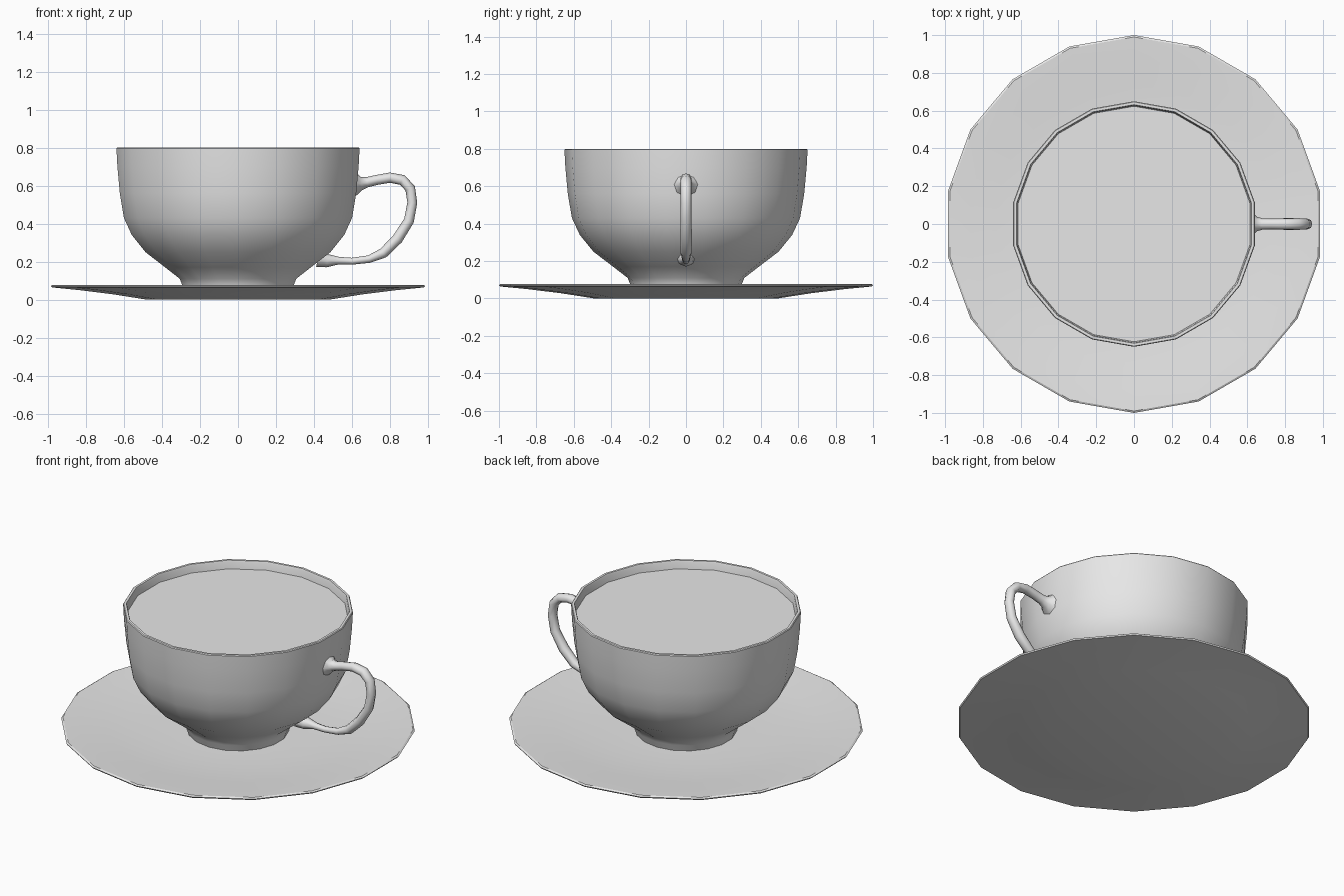
import bpy, bmesh
from math import sin, cos, pi, radians
from mathutils import Vector

if "Cube" in bpy.data.objects:
    bpy.data.objects.remove(bpy.data.objects["Cube"], do_unlink=True)

SIDES = 18

china = bpy.data.materials.new("grey china")
china.use_nodes = True
GREY = (0.8, 0.8, 0.8, 1)
china.diffuse_color = GREY
china.node_tree.nodes["Principled BSDF"].inputs["Base Color"].default_value = GREY


def finish(name, bm, angle):
    """Turn a bmesh into a smooth-shaded object."""
    bmesh.ops.recalc_face_normals(bm, faces=bm.faces)
    mesh = bpy.data.meshes.new(name)
    bm.to_mesh(mesh)
    bm.free()
    mesh.materials.append(china)
    obj = bpy.data.objects.new(name, mesh)
    bpy.context.collection.objects.link(obj)
    bpy.ops.object.select_all(action="DESELECT")
    obj.select_set(True)
    bpy.context.view_layer.objects.active = obj
    bpy.ops.object.shade_smooth_by_angle(angle=radians(angle))
    return obj


def bridge(bm, rings):
    """Join successive rings with quads and cap both ends."""
    for a, b in zip(rings, rings[1:]):
        n = len(a)
        for i in range(n):
            j = (i + 1) % n
            bm.faces.new((a[i], a[j], b[j], b[i]))
    bm.faces.new(rings[0])
    bm.faces.new(rings[-1])


def lathe(name, profile, angle=35):
    """Spin a (radius, height) profile, with a vertex on the y axis."""
    bm = bmesh.new()
    rings = []
    for r, z in profile:
        turns = [pi / 2 + 2 * pi * i / SIDES for i in range(SIDES)]
        rings.append([bm.verts.new((r * cos(t), r * sin(t), z)) for t in turns])
    bridge(bm, rings)
    return finish(name, bm, angle)


def tube(name, path, sides=8):
    """Sweep a round section along (x, z, radius) points in the xz plane."""
    bm = bmesh.new()
    pts = [Vector((x, 0, z)) for x, z, r in path]
    rings = []
    for k, (x, z, r) in enumerate(path):
        along = (pts[min(k + 1, len(pts) - 1)] - pts[max(k - 1, 0)]).normalized()
        across = Vector((0, 1, 0))
        up = along.cross(across)
        rings.append([bm.verts.new(pts[k] + across * r * 1.1 * cos(2 * pi * i / sides)
                                   + up * r * sin(2 * pi * i / sides))
                      for i in range(sides)])
    bridge(bm, rings)
    return finish(name, bm, 60)


# Saucer: flat base, shallow sloping rim
lathe("saucer", [(0.49, 0), (0.67, 0.028), (0.85, 0.05), (0.995, 0.064), (1.0, 0.072),
                 (0.99, 0.078), (0.88, 0.07), (0.74, 0.055), (0.5, 0.04), (0.3, 0.04)])

# Cup: foot, bowl, thin lip and inner wall down below the drink
lathe("cup", [(0.285, 0.038), (0.3, 0.08), (0.312, 0.11), (0.39, 0.17), (0.495, 0.25),
              (0.568, 0.34), (0.61, 0.43), (0.632, 0.56), (0.645, 0.7), (0.65, 0.795),
              (0.646, 0.8), (0.632, 0.8), (0.628, 0.79), (0.62, 0.72)], 40)

# Drink surface filling the cup
lathe("drink", [(0.624, 0.745), (0.624, 0.75)])

# Handle: flared where it meets the bowl, tapering into the lower wall
tube("handle", [(0.6, 0.61, 0.08), (0.63, 0.61, 0.055), (0.65, 0.612, 0.035),
                (0.68, 0.618, 0.027), (0.73, 0.63, 0.026), (0.8, 0.642, 0.027),
                (0.865, 0.63, 0.028), (0.907, 0.585, 0.027), (0.918, 0.51, 0.026),
                (0.9, 0.415, 0.027), (0.84, 0.32, 0.029), (0.765, 0.245, 0.027),
                (0.69, 0.213, 0.02), (0.6, 0.202, 0.018), (0.53, 0.205, 0.02),
                (0.47, 0.205, 0.035), (0.42, 0.215, 0.045)])
